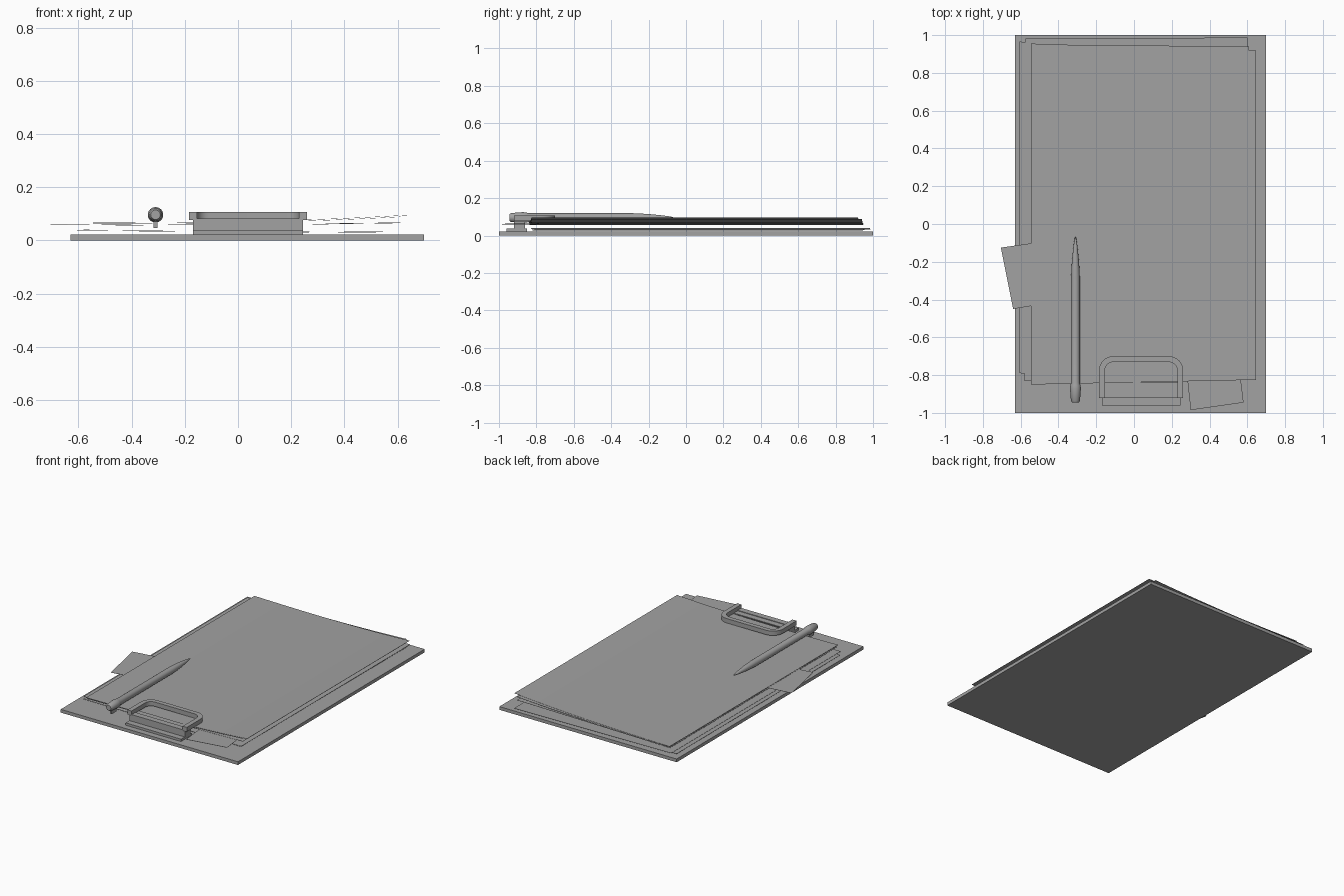
import bpy, bmesh, math
from mathutils import Vector

cube = bpy.data.objects.get("Cube")
if cube:
    bpy.data.objects.remove(cube, do_unlink=True)

grey = bpy.data.materials.new("plain grey")
grey.use_nodes = True
GREY = (0.36, 0.36, 0.36, 1)
grey.diffuse_color = GREY
grey.node_tree.nodes["Principled BSDF"].inputs["Base Color"].default_value = GREY


def finish(name, bm, smooth=False):
    bmesh.ops.recalc_face_normals(bm, faces=bm.faces)
    mesh = bpy.data.meshes.new(name)
    bm.to_mesh(mesh)
    bm.free()
    mesh.materials.append(grey)
    obj = bpy.data.objects.new(name, mesh)
    bpy.context.collection.objects.link(obj)
    if smooth:
        bpy.ops.object.select_all(action='DESELECT')
        obj.select_set(True)
        bpy.context.view_layer.objects.active = obj
        bpy.ops.object.shade_smooth_by_angle(angle=math.radians(35))
    return obj


def box(name, x, y, z):
    bm = bmesh.new()
    bmesh.ops.create_cube(bm, size=1)
    for v in bm.verts:
        v.co = [lo + (c + 0.5) * (hi - lo) for c, (lo, hi) in zip(v.co, (x, y, z))]
    return finish(name, bm)


def sheet(name, corners, z_left, z_right, bend=1, steps=16, thick=0.001):
    """Thin paper from front-left, front-right, back-right, back-left corners."""
    a, b, c, d = [Vector(p) for p in corners]
    bm = bmesh.new()
    rows = []
    for i in range(steps + 1):
        t = i / steps
        z = z_left + (z_right - z_left) * t ** bend
        rows.append([bm.verts.new((*p, h)) for h in (z, z + thick)
                     for p in (a.lerp(b, t), d.lerp(c, t))])
    for p, q in zip(rows, rows[1:]):
        for i, j in ((0, 1), (1, 3), (3, 2), (2, 0)):
            bm.faces.new((p[i], p[j], q[j], q[i]))
    for r in (rows[0], rows[-1]):
        bm.faces.new((r[0], r[1], r[3], r[2]))
    return finish(name, bm, smooth=True)


# Backing board
box("board", (-0.63, 0.70), (-1, 1), (0, 0.022))

# Loose paper stack
sheet("bottom_sheet", [(-0.605, -0.79), (0.59, -0.82), (0.60, 0.945), (-0.605, 0.965)], 0.036, 0.027)
sheet("second_sheet", [(-0.58, -0.83), (0.60, -0.82), (0.60, 0.987), (-0.575, 0.982)], 0.039, 0.031)
sheet("third_sheet", [(-0.545, -0.84), (0.61, -0.82), (0.61, 0.94), (-0.545, 0.95)], 0.055, 0.066)
sheet("fourth_sheet", [(-0.545, -0.845), (0.61, -0.825), (0.61, 0.94), (-0.545, 0.95)], 0.062, 0.088, 2.5)
sheet("top_sheet", [(-0.545, -0.85), (0.645, -0.825), (0.645, 0.918), (-0.545, 0.955)], 0.066, 0.095, 2.5)

# Notes sticking out of the stack
sheet("side_note", [(-0.64, -0.45), (-0.40, -0.41), (-0.46, -0.09), (-0.705, -0.125)], 0.058, 0.060)
sheet("front_note", [(0.30, -0.985), (0.58, -0.945), (0.56, -0.78), (0.28, -0.80)], 0.060, 0.064)

# Clip body
box("clip_base", (-0.17, 0.245), (-0.96, -0.85), (0.02, 0.038))
box("clip_web", (-0.17, 0.245), (-0.92, -0.86), (0.036, 0.076))
box("clip_jaw", (-0.157, 0.232), (-0.92, -0.84), (0.073, 0.079))
box("clip_ridge", (-0.157, 0.232), (-0.92, -0.88), (0.075, 0.083))


def clip_outline(radius):
    points = []
    cy, half, cx = -0.775, 0.1475, 0.0375
    points.append((cx - half - radius, -0.92))
    for side, start in ((-1, 180), (1, 90)):
        for i in range(9):
            a = math.radians(start - i * 90 / 8)
            points.append((cx + side * half + radius * math.cos(a), cy + radius * math.sin(a)))
    points.append((cx + half + radius, -0.92))
    return points


# Rounded clip handle
bm = bmesh.new()
outer, inner = [[bm.verts.new((x, y, 0.077)) for x, y in clip_outline(r)] for r in (0.075, 0.044)]
faces = [bm.faces.new((outer[i], outer[i + 1], inner[i + 1], inner[i])) for i in range(len(outer) - 1)]
grown = bmesh.ops.extrude_face_region(bm, geom=faces, use_keep_orig=True)
top = [g for g in grown["geom"] if isinstance(g, bmesh.types.BMVert)]
bmesh.ops.translate(bm, verts=top, vec=(0, 0, 0.030))
finish("clip_handle", bm, smooth=True)

# Pen turned from a profile of (y, radius)
profile = [(-0.945, 0.0), (-0.945, 0.018), (-0.935, 0.024), (-0.87, 0.029), (-0.855, 0.027),
           (-0.84, 0.023), (-0.28, 0.023), (-0.20, 0.019), (-0.12, 0.011), (-0.075, 0.004), (-0.065, 0.0)]
bm = bmesh.new()
verts = [bm.verts.new((0, y, r)) for y, r in profile]
edges = [bm.edges.new(pair) for pair in zip(verts, verts[1:])]
bmesh.ops.spin(bm, geom=verts + edges, cent=(0, 0, 0), axis=(0, 1, 0), angle=math.tau, steps=24)
bmesh.ops.remove_doubles(bm, verts=bm.verts, dist=0.0001)
bmesh.ops.translate(bm, verts=bm.verts, vec=(-0.31, 0, 0.096))
finish("pen", bm, smooth=True)

# Pen pocket clip
box("pen_clip", (-0.317, -0.303), (-0.92, -0.87), (0.046, 0.074))
